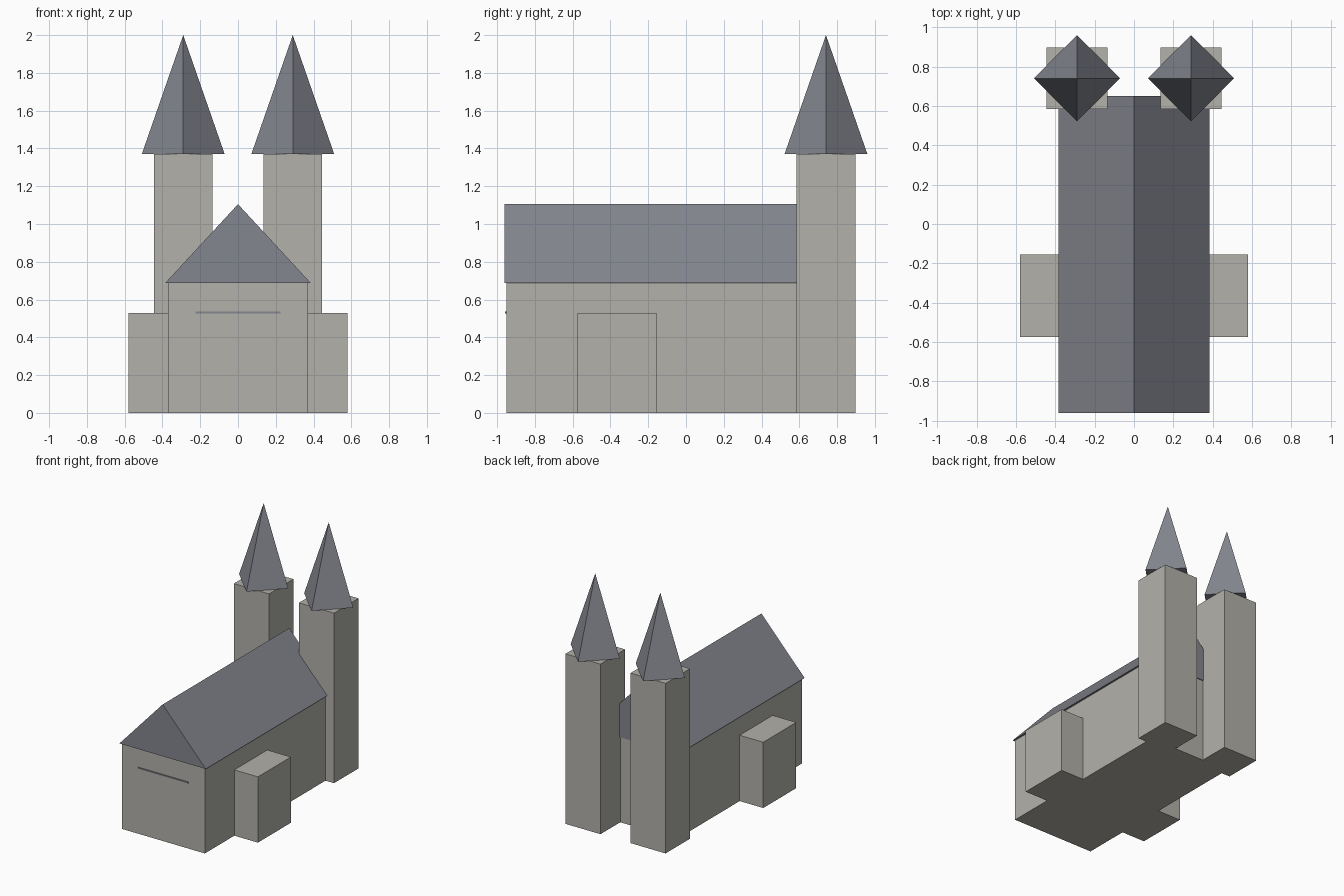
import bpy, bmesh, math

if "Cube" in bpy.data.objects:
    bpy.data.objects.remove(bpy.data.objects["Cube"])


def material(name, rgb):
    m = bpy.data.materials.new(name)
    m.diffuse_color = (*rgb, 1)
    m.use_nodes = True
    m.node_tree.nodes["Principled BSDF"].inputs["Base Color"].default_value = m.diffuse_color
    return m


STONE = material("pale stone", (0.45, 0.44, 0.40))
SLATE = material("grey slate", (0.23, 0.24, 0.275))


def finish(name, bm, mat):
    bmesh.ops.recalc_face_normals(bm, faces=bm.faces)
    mesh = bpy.data.meshes.new(name)
    bm.to_mesh(mesh)
    bm.free()
    mesh.materials.append(mat)
    ob = bpy.data.objects.new(name, mesh)
    bpy.context.collection.objects.link(ob)
    return ob


def box(name, x, y, z, mat):
    bm = bmesh.new()
    bmesh.ops.create_cube(bm, size=1)
    for v in bm.verts:
        v.co = [lo + (c + 0.5) * (hi - lo) for c, (lo, hi) in zip(v.co, (x, y, z))]
    return finish(name, bm, mat)


# Main hall and the low cross wing
box("nave", (-0.37, 0.37), (-0.95, 0.645), (0, 0.69), STONE)
box("transept", (-0.58, 0.58), (-0.575, -0.155), (0, 0.53), STONE)

# Gabled roof: triangular profile extruded along y
bm = bmesh.new()
gable = bm.faces.new([bm.verts.new((x, -0.96, z))
                      for x, z in ((-0.385, 0.688), (0.385, 0.688), (0, 1.105))])
ext = bmesh.ops.extrude_face_region(bm, geom=[gable], use_keep_orig=True)
for g in ext["geom"]:
    if isinstance(g, bmesh.types.BMVert):
        g.co.y = 0.652
finish("nave_roof", bm, SLATE)

# Thin ledge on the front wall
box("front_ledge", (-0.225, 0.225), (-0.957, -0.949), (0.526, 0.537), SLATE)

# Twin towers with four-sided spires turned 45 degrees
for side, sx in (("left", -1), ("right", 1)):
    cx, cy = sx * 0.29, 0.741
    box(side + "_tower", (cx - 0.156, cx + 0.156), (cy - 0.156, cy + 0.156), (0, 1.37), STONE)
    bm = bmesh.new()
    ring = [bm.verts.new((cx + 0.219 * math.cos(i * math.pi / 2),
                          cy + 0.219 * math.sin(i * math.pi / 2), 1.371)) for i in range(4)]
    apex = bm.verts.new((cx, cy, 2.0))
    bm.faces.new(ring)
    for i in range(4):
        bm.faces.new((ring[i], ring[(i + 1) % 4], apex))
    finish(side + "_spire", bm, SLATE)
